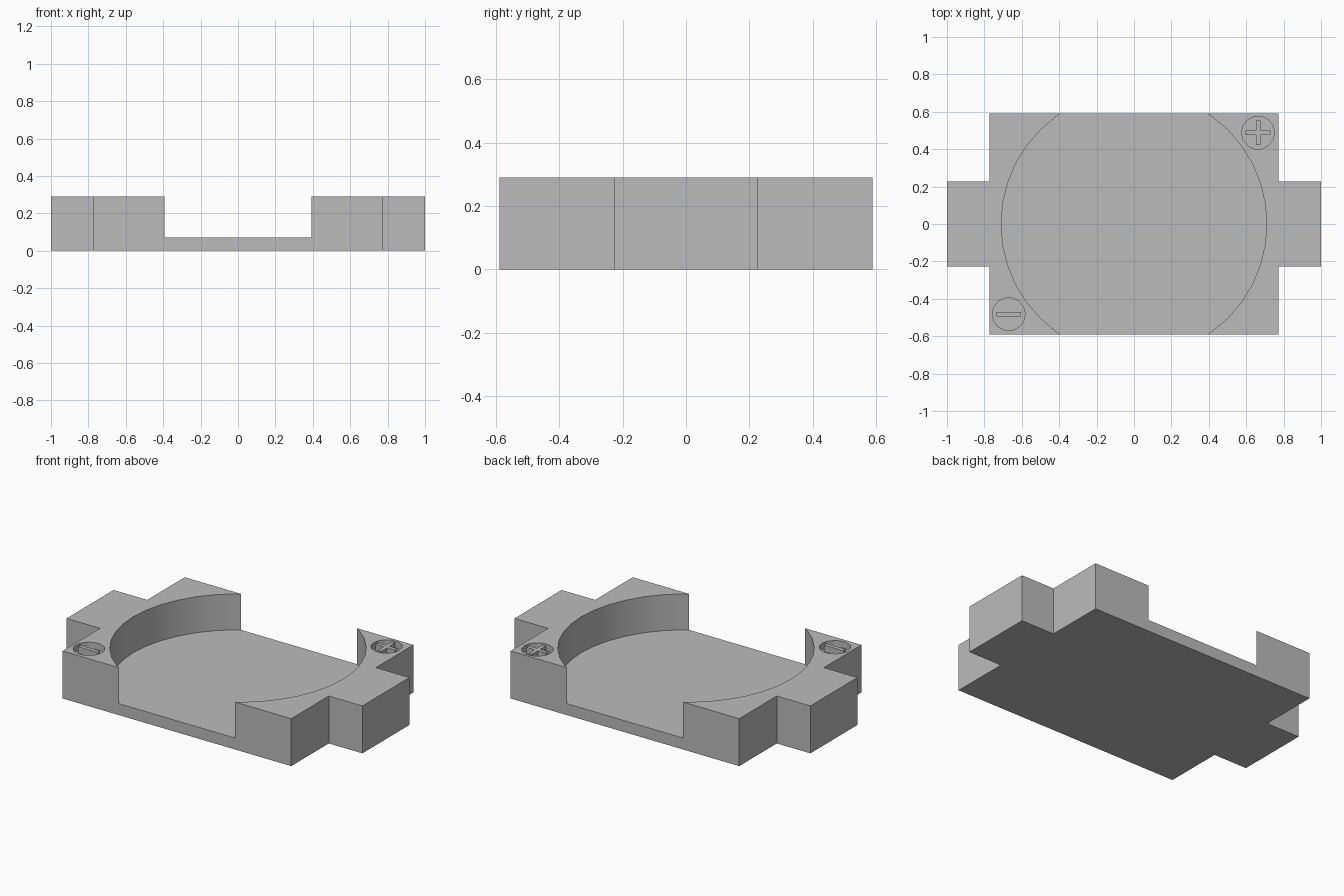
import bpy, bmesh
from math import cos, sin, pi

cube = bpy.data.objects.get("Cube")
if cube:
    bpy.data.objects.remove(cube, do_unlink=True)

HEIGHT, FLOOR, RECESS = 0.29, 0.07, 0.25

grey = bpy.data.materials.new("plain grey")
grey.use_nodes = True
COLOUR = (0.5, 0.5, 0.5, 1)
grey.diffuse_color = COLOUR
grey.node_tree.nodes["Principled BSDF"].inputs["Base Color"].default_value = COLOUR


def prism(name, outline, z0, z1):
    """Extrude a flat outline between two heights."""
    bm = bmesh.new()
    face = bm.faces.new([bm.verts.new((x, y, z0)) for x, y in outline])
    top = bmesh.ops.extrude_face_region(bm, geom=[face])["geom"]
    for v in top:
        if isinstance(v, bmesh.types.BMVert):
            v.co.z = z1
    bmesh.ops.recalc_face_normals(bm, faces=bm.faces)
    mesh = bpy.data.meshes.new(name)
    bm.to_mesh(mesh)
    bm.free()
    mesh.materials.append(grey)
    obj = bpy.data.objects.new(name, mesh)
    bpy.context.collection.objects.link(obj)
    return obj


def circle(cx, cy, r, n):
    return [(cx + r * cos(2 * pi * i / n), cy + r * sin(2 * pi * i / n)) for i in range(n)]


def cross(x, y, a, t):
    """Outline of a plus shape with arm length a and half thickness t."""
    quarter = [(a, -t), (a, t), (t, t)]
    pts = []
    for _ in range(4):
        pts += quarter
        quarter = [(-q, p) for p, q in quarter]
    return [(x + p, y + q) for p, q in pts]


def cut(target, cutter):
    cutter.hide_render = True
    cutter.hide_viewport = True
    mod = target.modifiers.new(cutter.name, "BOOLEAN")
    mod.operation, mod.solver, mod.object = "DIFFERENCE", "EXACT", cutter


# Tray body with a tab at each end
corner = [(1, 0.227), (0.773, 0.227), (0.773, 0.59)]
outline = (corner + [(-x, y) for x, y in reversed(corner)]
           + [(-x, -y) for x, y in corner] + [(x, -y) for x, y in reversed(corner)])
body = prism("holder_body", outline, 0, HEIGHT)

# Round pocket, open at front and back
cut(body, prism("pocket_cutter", circle(0, 0, 0.71, 40), FLOOR, HEIGHT + 0.1))

# Polarity marks standing in round recesses
PLUS, MINUS = (0.663, 0.488), (-0.67, -0.482)
for label, (x, y) in (("plus", PLUS), ("minus", MINUS)):
    cut(body, prism(label + "_recess_cutter", circle(x, y, 0.088, 14), RECESS, HEIGHT + 0.1))
prism("plus_mark", cross(*PLUS, 0.066, 0.012), RECESS, HEIGHT)
mx, my = MINUS
prism("minus_mark", [(mx + sx * 0.066, my + sy * 0.012)
                     for sx, sy in ((-1, -1), (1, -1), (1, 1), (-1, 1))], RECESS, HEIGHT)

# Smooth the curved wall, keep the corners sharp
bpy.ops.object.select_all(action="DESELECT")
body.select_set(True)
bpy.context.view_layer.objects.active = body
for mod in list(body.modifiers):
    bpy.ops.object.modifier_apply(modifier=mod.name)
bpy.ops.object.shade_smooth_by_angle(angle=pi / 9)
